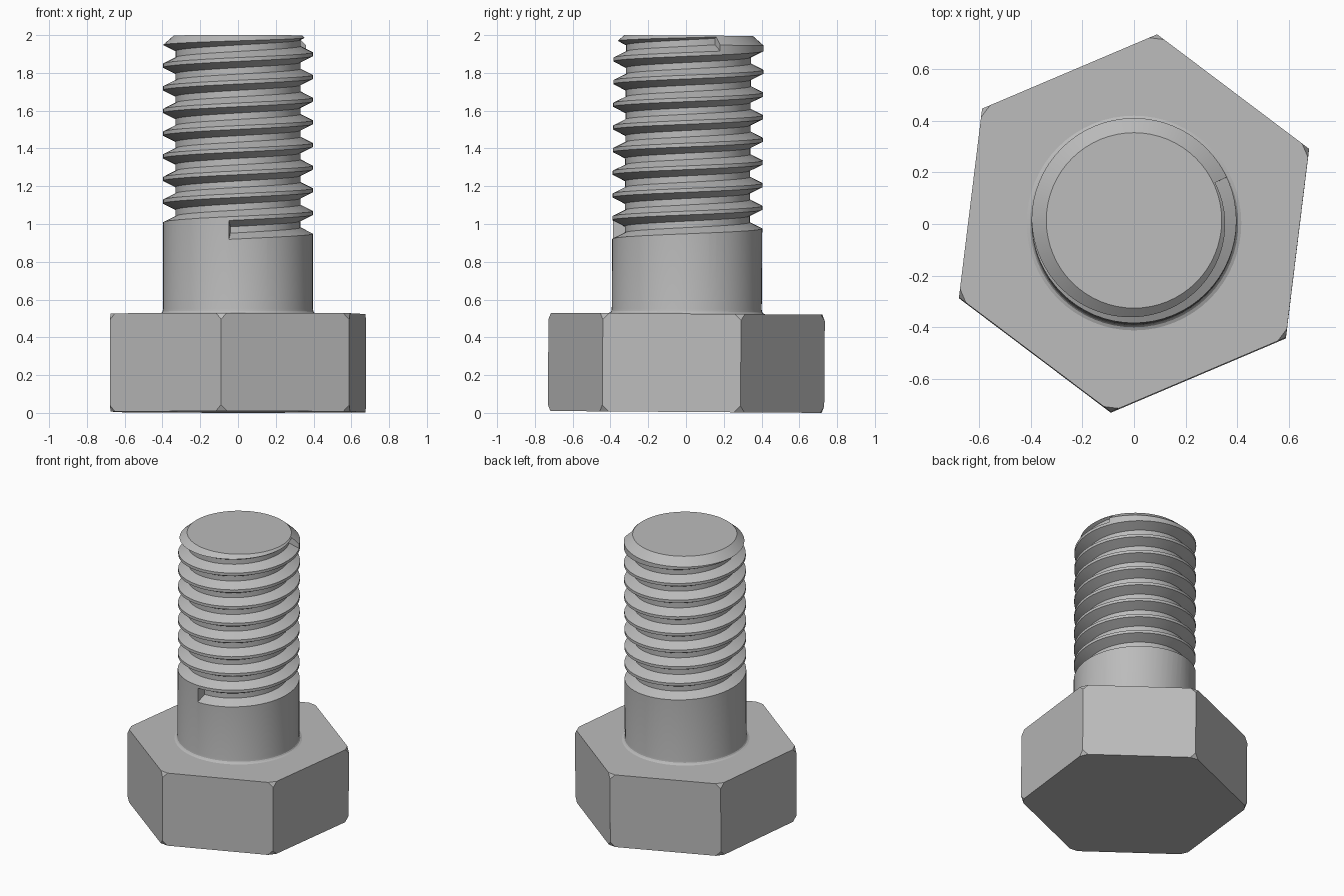
import bpy, bmesh
from math import radians, cos, sin, tau
from mathutils import Matrix

cube = bpy.data.objects.get("Cube")
if cube:
    bpy.data.objects.remove(cube, do_unlink=True)

# Steel material
steel = bpy.data.materials.new("grey steel")
steel.use_nodes = True
grey = (0.5, 0.5, 0.5, 1)
steel.diffuse_color = grey
steel.node_tree.nodes["Principled BSDF"].inputs["Base Color"].default_value = grey

PITCH = 0.12
CREST, ROOT = 0.397, 0.331
START, TURNS = radians(-97), 8 + 122 / 360
LEAN = Matrix.Rotation(radians(-0.4), 4, "X")


def make_object(name, bm):
    bmesh.ops.recalc_face_normals(bm, faces=bm.faces)
    mesh = bpy.data.meshes.new(name)
    bm.to_mesh(mesh)
    bm.free()
    mesh.materials.append(steel)
    obj = bpy.data.objects.new(name, mesh)
    bpy.context.collection.objects.link(obj)
    return obj


def skin(bm, rings, closed_section):
    """Join successive rings of vertices with quads and cap both ends."""
    rings = [[bm.verts.new(p) for p in ring] for ring in rings]
    n = len(rings[0])
    for a, b in zip(rings, rings[1:]):
        for i in range(n):
            j = (i + 1) % n
            bm.faces.new((a[i], a[j], b[j], b[i]))
    if closed_section:
        bm.faces.new(rings[0])
        bm.faces.new(rings[-1])


# Hexagonal head with clipped corners
bm = bmesh.new()
low, high = 0.005, 0.525
skin(bm, [[(0.737 * cos(a), 0.737 * sin(a), z)
           for a in (radians(23 + 60 * k) for k in range(6))]
          for z in (low, high)], True)
bmesh.ops.bevel(bm, geom=bm.verts[:], offset=0.034, segments=1, affect="VERTICES")
head = make_object("hex_head", bm)

# Shaft: fillet at the head, plain shank, chamfered tip
bm = bmesh.new()
profile = [(0.416, 0.5), (0.416, 0.525), (0.404, 0.53), (0.399, 0.537),
           (CREST, 0.55), (CREST, 1.948), (0.34, 1.998)]
sides = 64
skin(bm, [[(r * cos(tau * i / sides), r * sin(tau * i / sides), z)
           for i in range(sides)] for r, z in profile], True)
shaft = make_object("threaded_shaft", bm)

# Helical cutter for the thread groove
bm = bmesh.new()
section = [(ROOT, -0.017), (CREST + 0.002, -0.051), (0.44, -0.051),
           (0.44, 0.051), (CREST + 0.002, 0.051), (ROOT, 0.017)]
steps = int(TURNS * 60)
path = []
for s in range(steps + 1):
    turn = TURNS * s / steps
    a = START + tau * turn
    z = 0.966 + PITCH * turn
    path.append([(r * cos(a), r * sin(a), z + dz) for r, dz in section])
skin(bm, path, True)
cutter = make_object("groove_cutter", bm)
cutter.hide_render = True

cut = shaft.modifiers.new("thread groove", "BOOLEAN")
cut.operation = "DIFFERENCE"
cut.solver = "EXACT"
cut.object = cutter
bpy.ops.object.select_all(action="DESELECT")
bpy.context.view_layer.objects.active = shaft
shaft.select_set(True)
bpy.ops.object.modifier_apply(modifier=cut.name)
bpy.data.objects.remove(cutter, do_unlink=True)
bpy.ops.object.shade_smooth_by_angle(angle=radians(25))

# The whole bolt leans very slightly backwards
for part in (head, shaft):
    part.data.transform(LEAN)
